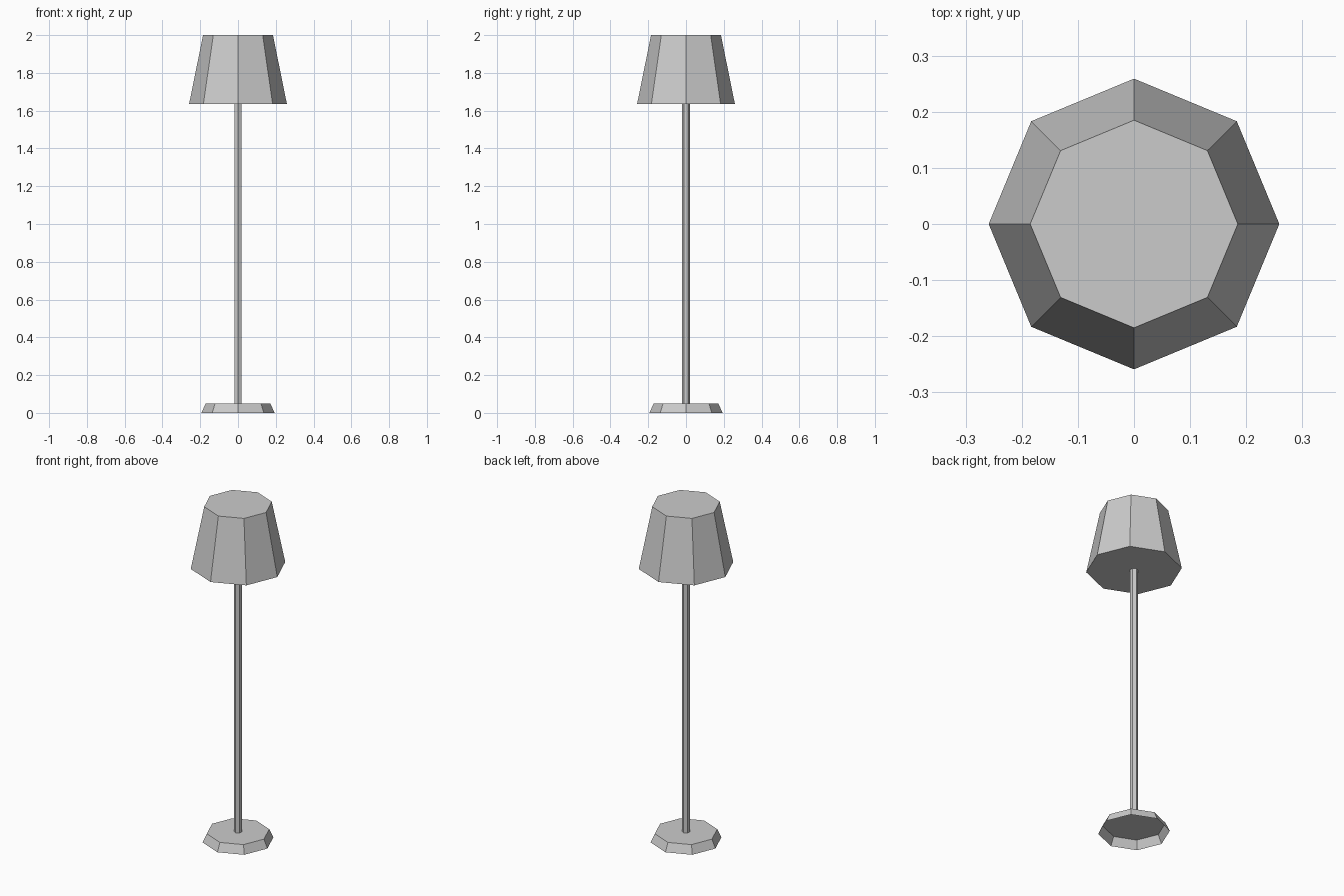
import bpy, bmesh
from math import cos, sin, pi

if "Cube" in bpy.data.objects:
    bpy.data.objects.remove(bpy.data.objects["Cube"])


def frustum(name, sides, r0, r1, z0, z1, start=0.0, bottom=True, top=True):
    """Flat-faced tapered prism with optional end caps."""
    bm = bmesh.new()
    rings = [[bm.verts.new((r * cos(start + 2 * pi * i / sides),
                            r * sin(start + 2 * pi * i / sides), z))
              for i in range(sides)]
             for r, z in ((r0, z0), (r1, z1))]
    low, high = rings
    for i in range(sides):
        j = (i + 1) % sides
        bm.faces.new((low[i], low[j], high[j], high[i]))
    if bottom:
        bm.faces.new(low[::-1])
    if top:
        bm.faces.new(high)
    mesh = bpy.data.meshes.new(name)
    bm.to_mesh(mesh)
    bm.free()
    obj = bpy.data.objects.new(name, mesh)
    bpy.context.collection.objects.link(obj)
    return obj


# Foot: octagonal, hollow underneath
frustum("lamp_base", 8, 0.194, 0.171, 0.0, 0.05, bottom=False)

# Slim six-sided pole between foot and shade
frustum("lamp_pole", 6, 0.022, 0.022, 0.05, 1.635, start=pi / 2,
        bottom=False, top=False)

# Closed octagonal shade
frustum("lamp_shade", 8, 0.259, 0.185, 1.635, 2.0)
